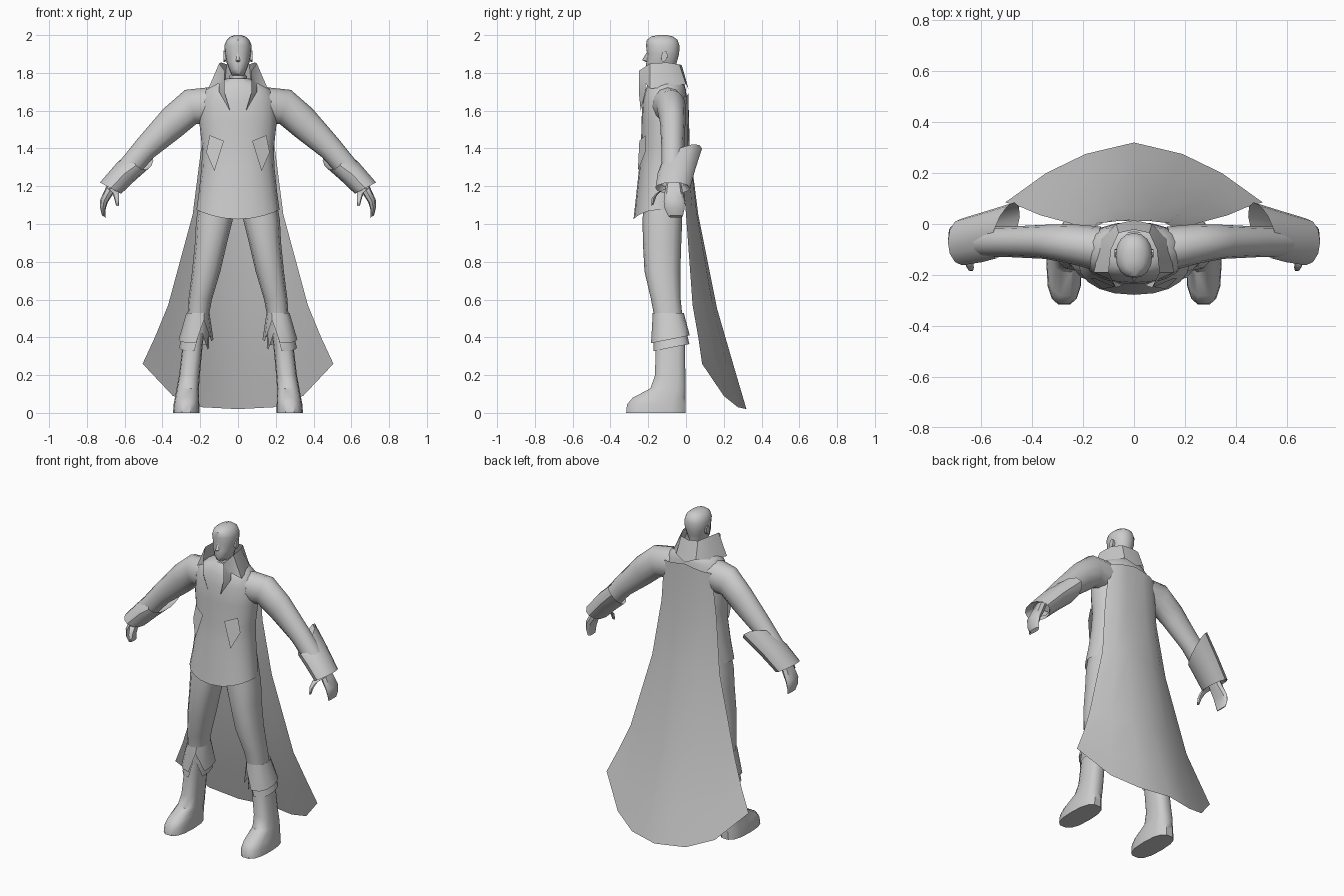
import bpy, bmesh, math
from mathutils import Vector

grey = bpy.data.materials.new("plain grey")
grey.diffuse_color = (0.6, 0.6, 0.6, 1)


def finish(name, bm, mirror=False, angle=40, solid=True):
    if solid:
        bmesh.ops.recalc_face_normals(bm, faces=bm.faces)
    me = bpy.data.meshes.new(name)
    bm.to_mesh(me)
    bm.free()
    me.materials.append(grey)
    ob = bpy.data.objects.new(name, me)
    bpy.context.collection.objects.link(ob)
    bpy.ops.object.select_all(action='DESELECT')
    bpy.context.view_layer.objects.active = ob
    ob.select_set(True)
    bpy.ops.object.shade_smooth_by_angle(angle=math.radians(angle))
    if mirror:
        ob.modifiers.new("Mirror", 'MIRROR')
    return ob


def grid(name, rows, closed=False, caps=(False, False), **kw):
    """Skin rows of points with quads."""
    bm = bmesh.new()
    vs = [[bm.verts.new(p) for p in r] for r in rows]
    n = len(rows[0])
    for r0, r1 in zip(vs, vs[1:]):
        for i in range(n if closed else n - 1):
            j = (i + 1) % n
            bm.faces.new((r0[i], r0[j], r1[j], r1[i]))
    if caps[0]:
        bm.faces.new(vs[0][::-1])
    if caps[1]:
        bm.faces.new(vs[-1])
    return finish(name, bm, **kw)


def ring(c, a, b, n=12, power=1.0):
    """Closed oval around c with half axes a and b; power < 1 is boxier."""
    c, a, b = Vector(c), Vector(a), Vector(b)
    out = []
    for i in range(n):
        t = 2 * math.pi * i / n
        co, si = math.cos(t), math.sin(t)
        out.append(c + a * math.copysign(abs(co) ** power, co)
                   + b * math.copysign(abs(si) ** power, si))
    return out


def level(z, cx, hx, yf, yb, n=12, power=0.85):
    """Horizontal ring from its centre x, half width, front and back."""
    return ring((cx, (yf + yb) / 2, z), (hx, 0, 0), (0, (yb - yf) / 2, 0), n, power)


def panel(name, pts, faces, **kw):
    bm = bmesh.new()
    vs = [bm.verts.new(p) for p in pts]
    for f in faces:
        bm.faces.new([vs[i] for i in f])
    return finish(name, bm, solid=False, **kw)


# Coat body with a hem that dips at the front
coat = [level(z, 0, hx, yf, yb, 20, 0.9) for z, hx, yf, yb in (
    (1.025, .22, -.278, -.01), (1.17, .207, -.262, 0), (1.3, .193, -.248, 0),
    (1.4, .19, -.238, 0), (1.54, .205, -.236, .008), (1.65, .2, -.23, .005),
    (1.71, .175, -.215, 0), (1.745, .13, -.2, -.01), (1.77, .06, -.18, -.03))]
for p in coat[0]:
    p.z += 0.05 * min(1, (p.x / .22) ** 2 + max(0, p.y + .14) / .13)
grid("coat", coat, True, (False, True))

# Pointed front flaps lying on the coat
panel("coat_flap", [(.075, -.247, 1.44), (.125, -.255, 1.28), (.168, -.215, 1.38),
                    (.15, -.215, 1.47)], [(0, 1, 2, 3)], mirror=True)

# Cape: half rows from the centre line to the edge, then mirrored across
half_rows = [
    [(0, .012, 1.7), (.06, .012, 1.69), (.12, .005, 1.68), (.17, -.02, 1.67)],
    [(0, .02, 1.4), (.07, .018, 1.4), (.14, .008, 1.4), (.195, -.03, 1.4)],
    [(0, .065, 1.05), (.09, .058, 1.05), (.175, .035, 1.05), (.24, 0, 1.05)],
    [(0, .165, .55), (.13, .145, .55), (.26, .1, .56), (.37, .035, .57)],
    [(0, .255, .24), (.165, .22, .24), (.32, .16, .25), (.44, .065, .4)],
    [(0, .32, .02), (.19, .275, .03), (.345, .2, .09), (.505, .085, .26)]]
grid("cape", [[(-x, y, z) for x, y, z in r[:0:-1]] + r for r in half_rows])

# Head and neck
grid("head", [level(z, 0, hx, yf, yb, 16, 0.92) for z, hx, yf, yb in (
    (1.7, .052, -.17, -.035), (1.785, .046, -.165, -.05), (1.795, .036, -.202, -.055),
    (1.82, .047, -.212, -.057), (1.86, .062, -.21, -.048), (1.9, .069, -.206, -.036),
    (1.945, .072, -.212, -.035), (1.975, .06, -.207, -.045), (1.992, .04, -.185, -.068),
    (2.0, .015, -.15, -.1))], True, (True, True))
panel("nose", [(0, -.204, 1.915), (0, -.232, 1.868), (.013, -.205, 1.862), (0, -.207, 1.855)],
      [(0, 1, 2), (1, 3, 2)], mirror=True)
grid("ear", [ring((x, -.115, z), (0, .017, 0), (0, .004, h), 8)
             for x, z, h in ((.06, 1.885, .025), (.077, 1.888, .03))],
     True, (False, True), mirror=True)

# Standing collar, wrapped round the back of the neck
base = [(0, .015, 1.71), (.07, 0, 1.74), (.13, -.06, 1.735), (.158, -.19, 1.715)]
top = [(0, -.022, 1.84), (.06, -.035, 1.845), (.09, -.1, 1.855), (.1, -.19, 1.85)]
grid("collar", [[(-x, y, z) for x, y, z in r[:0:-1]] + r for r in (base, top)])
# Lapels folded down to the chest
panel("lapel", [(.1, -.19, 1.85), (.158, -.19, 1.715), (.1, -.215, 1.745),
                (.07, -.25, 1.81), (.072, -.25, 1.7), (.042, -.24, 1.6),
                (.1, -.215, 1.7)],
      [(0, 1, 2), (0, 2, 3), (3, 2, 6, 4), (4, 6, 5)], mirror=True)

# Sleeves
grid("sleeve", [ring(c, (0, hy, 0), (nx, 0, nz)) for c, hy, nx, nz in (
    ((.13, -.1, 1.625), .09, .01, .1), ((.25, -.078, 1.62), .078, .03, .09),
    ((.35, -.07, 1.535), .067, .045, .075), ((.49, -.07, 1.4), .06, .045, .047),
    ((.6, -.07, 1.27), .06, .045, .04))], True, (False, True), mirror=True)
# Flared sleeve cuffs with a raised point at the back
grid("sleeve_cuff", [ring(c, a, b) for c, a, b in (
    ((.505, -.025, 1.355), (-.035, .11, .045), (.045, 0, .05)),
    ((.59, -.05, 1.28), (-.008, .1, .012), (.05, 0, .045)),
    ((.675, -.07, 1.19), (0, .092, 0), (.056, 0, .03)),
    ((.645, -.07, 1.215), (0, .06, 0), (.035, 0, .025)))], True, mirror=True)

# Hands
grid("hand", [ring((x, y, z), (hx, 0, .006), (0, hy, 0), 8, 0.8) for x, y, z, hx, hy in (
    (.65, -.065, 1.24, .024, .036), (.683, -.065, 1.17, .025, .048),
    (.71, -.062, 1.12, .02, .056), (.716, -.06, 1.08, .014, .052),
    (.71, -.055, 1.04, .01, .038))], True, (True, True), mirror=True)
grid("thumb", [ring(c, (r, 0, 0), (0, r, r * .5), 6) for c, r in (
    ((.67, -.1, 1.19), .022), ((.65, -.145, 1.17), .018),
    ((.643, -.17, 1.14), .014), ((.638, -.178, 1.1), .008))],
     True, (True, True), mirror=True)

# Trousers
grid("trouser_leg", [level(*r) for r in (
    (1.2, .1, .09, -.22, -.02), (1.02, .125, .097, -.23, -.02),
    (.9, .143, .085, -.228, -.025), (.75, .168, .075, -.22, -.03),
    (.6, .2, .062, -.185, -.028), (.52, .21, .057, -.17, -.02),
    (.42, .22, .054, -.16, -.01))], True, (True, True), mirror=True)

# Two layers of flared trouser cuff, slit at the inner front
for name, rows in (
        ("trouser_cuff_upper", ((.53, .212, .061, -.176, -.012), (.37, .222, .092, -.185, .02))),
        ("trouser_cuff_lower", ((.5, .215, .056, -.17, -.014), (.325, .232, .08, -.172, .018)))):
    cuff = [level(*r) for r in rows]
    for i, p in enumerate(cuff[1]):
        p.z += (p.y + .18) * .2
        if i == 8:
            p.z += .12
            p.x += .01
    grid(name, cuff, True, mirror=True)

# Boots
grid("boot", [level(z, cx, hx, yf, yb, 14, 0.75) for z, cx, hx, yf, yb in (
    (.5, .218, .05, -.155, -.02), (.36, .24, .053, -.163, -.004),
    (.2, .257, .055, -.165, -.002), (.13, .266, .059, -.19, 0),
    (.08, .27, .064, -.285, 0), (.045, .273, .068, -.315, 0), (0, .274, .07, -.32, 0))],
     True, (True, True), mirror=True)
